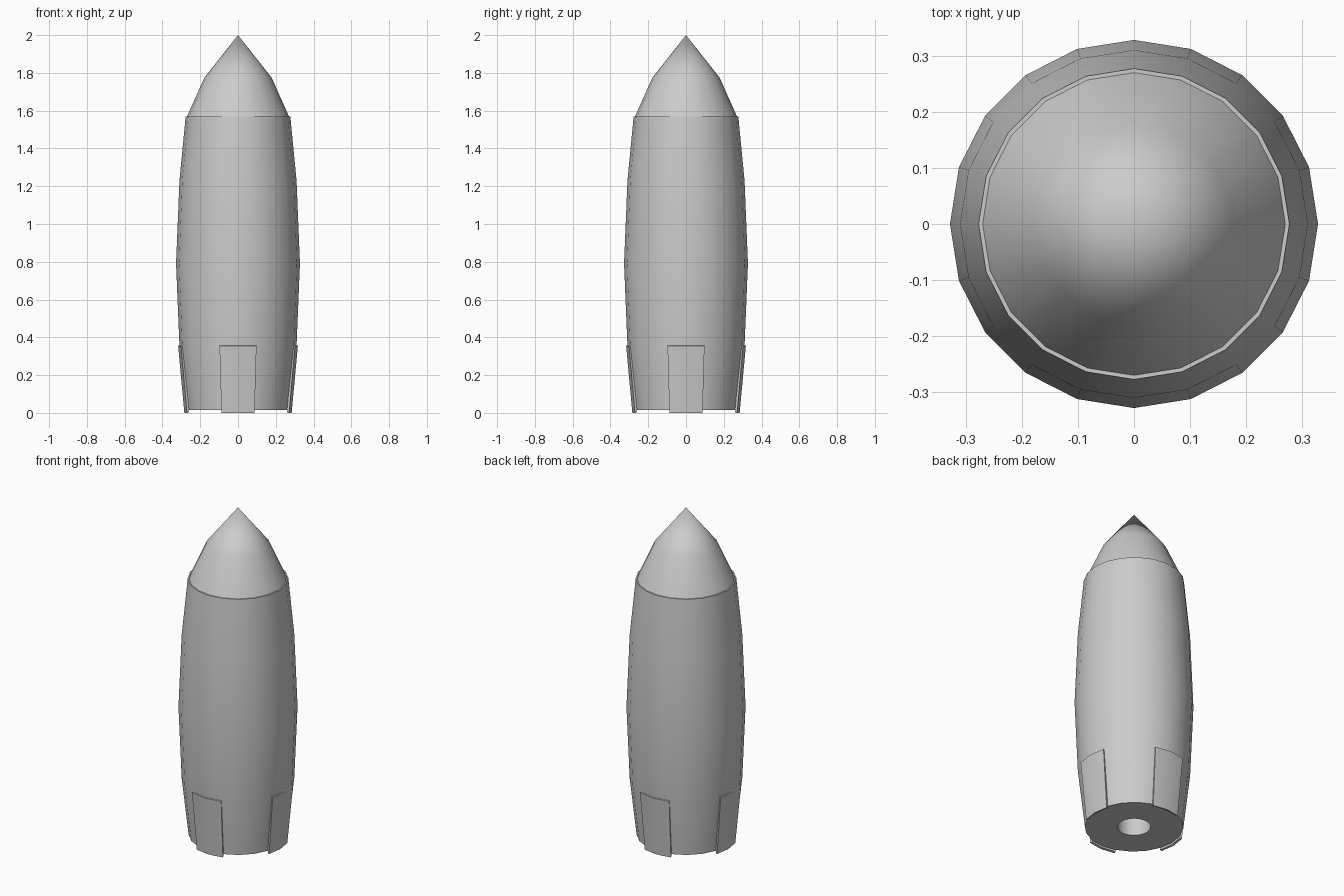
import bpy, bmesh
from math import cos, sin, radians

SIDES = 20
STEP = 360 / SIDES

cube = bpy.data.objects.get("Cube")
if cube:
    bpy.data.objects.remove(cube, do_unlink=True)

grey = bpy.data.materials.new("hull grey")
grey.use_nodes = True
grey.diffuse_color = (0.6, 0.6, 0.6, 1)
grey.node_tree.nodes["Principled BSDF"].inputs["Base Color"].default_value = (0.6, 0.6, 0.6, 1)


def finish(name, bm):
    """Turn the bmesh into a smooth shaded object."""
    bmesh.ops.remove_doubles(bm, verts=bm.verts, dist=1e-5)
    bmesh.ops.recalc_face_normals(bm, faces=bm.faces)
    mesh = bpy.data.meshes.new(name)
    bm.to_mesh(mesh)
    bm.free()
    mesh.materials.append(grey)
    obj = bpy.data.objects.new(name, mesh)
    bpy.context.collection.objects.link(obj)
    bpy.ops.object.select_all(action='DESELECT')
    obj.select_set(True)
    bpy.context.view_layer.objects.active = obj
    bpy.ops.object.shade_smooth_by_angle(angle=radians(30))
    return obj


def revolve(name, profile):
    """Spin an open (radius, z) profile fully around z."""
    bm = bmesh.new()
    verts = [bm.verts.new((r, 0, z)) for r, z in profile]
    edges = [bm.edges.new(pair) for pair in zip(verts, verts[1:])]
    bmesh.ops.spin(bm, geom=verts + edges, cent=(0, 0, 0), axis=(0, 0, 1),
                   angle=radians(360), steps=SIDES, use_merge=True)
    return finish(name, bm)


def arc_plate(name, profile, centre):
    """Sweep a closed (radius, z) profile over two hull facets, with end caps."""
    bm = bmesh.new()
    rings = []
    for offset in (-STEP, 0, STEP):
        a = radians(centre + offset)
        rings.append([bm.verts.new((r * cos(a), r * sin(a), z)) for r, z in profile])
    n = len(profile)
    for lower, upper in zip(rings, rings[1:]):
        for i in range(n):
            j = (i + 1) % n
            bm.faces.new((lower[i], lower[j], upper[j], upper[i]))
    bm.faces.new(rings[0])
    bm.faces.new(rings[-1])
    return finish(name, bm)


# Barrel-shaped hull with a round recess in its base
revolve("hull", [(0, 0.16), (0.092, 0.16), (0.092, 0.015), (0.272, 0.015),
                 (0.31, 0.355), (0.328, 0.79), (0.31, 1.23), (0.277, 1.57),
                 (0, 1.57)])

# Pointed nose, set slightly inside the hull rim
revolve("nose_cone", [(0, 1.565), (0.272, 1.565), (0.178, 1.775), (0, 2.0)])

# Four fin plates hugging the lower hull
plate = [(0.272, 0.003), (0.284, 0), (0.317, 0.355), (0.305, 0.358)]
for side, angle in (("left", 0), ("back", 90), ("right", 180), ("front", 270)):
    arc_plate(side + "_fin_plate", plate, angle)
